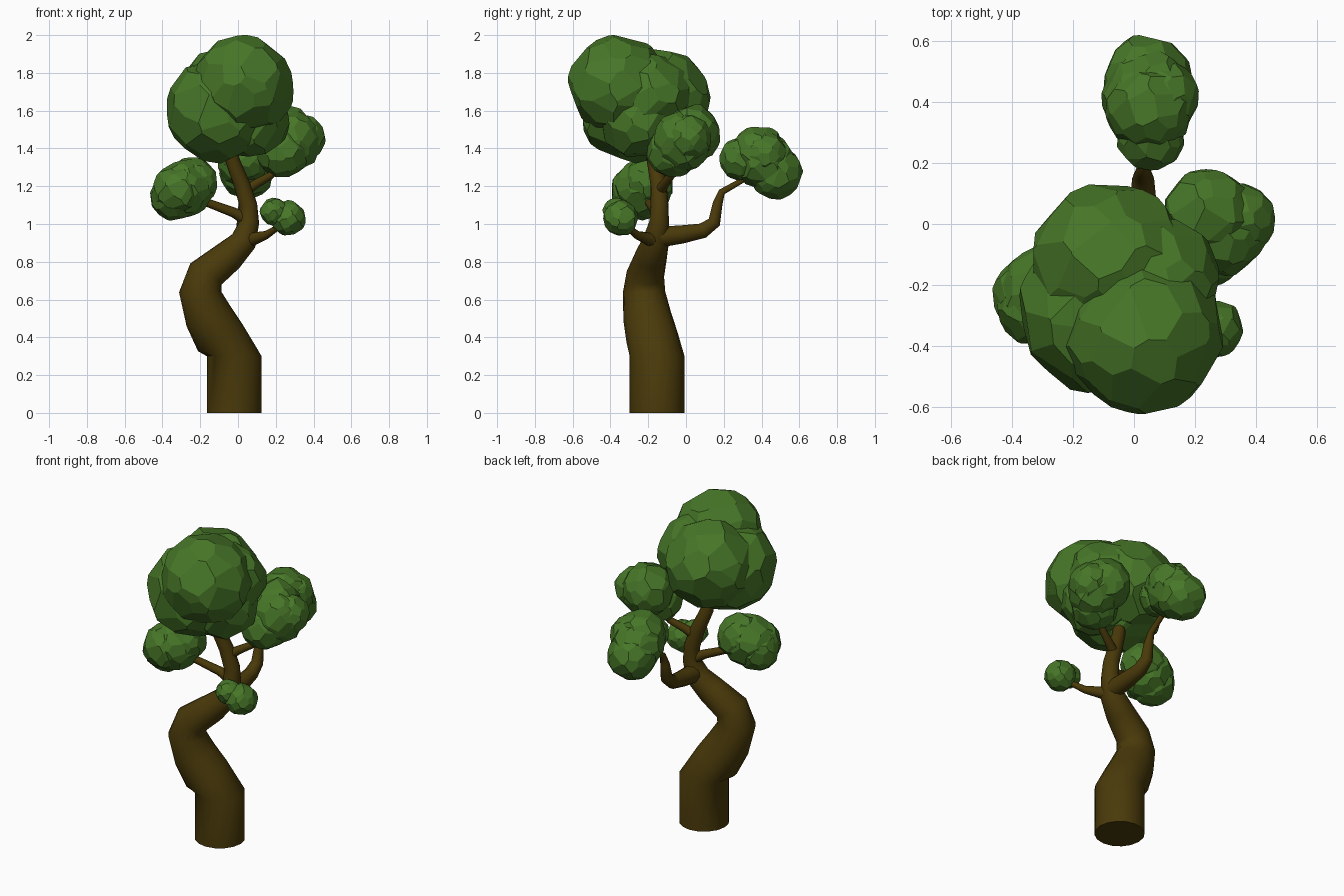
import bpy, bmesh, math, random
from mathutils import Vector

if "Cube" in bpy.data.objects:
    bpy.data.objects.remove(bpy.data.objects["Cube"])

random.seed(11)


def material(name, rgb):
    m = bpy.data.materials.new(name)
    m.diffuse_color = (*rgb, 1)
    m.use_nodes = True
    m.node_tree.nodes["Principled BSDF"].inputs["Base Color"].default_value = m.diffuse_color
    return m


BARK = material("brown bark", (0.068, 0.042, 0.003))
LEAF = material("leaf green", (0.063, 0.183, 0.021))


def finish(name, bm, mat):
    bmesh.ops.recalc_face_normals(bm, faces=bm.faces)
    mesh = bpy.data.meshes.new(name)
    bm.to_mesh(mesh)
    bm.free()
    mesh.materials.append(mat)
    ob = bpy.data.objects.new(name, mesh)
    bpy.context.collection.objects.link(ob)
    return ob


def tube(name, path, sides, flat=0):
    """Capped tube through (x, y, z, radius) points; the first `flat` rings stay level."""
    bm = bmesh.new()
    pts = [Vector(p[:3]) for p in path]
    rings = []
    for i, p in enumerate(pts):
        d = Vector((0, 0, 0))
        if i > 0:
            d += (p - pts[i - 1]).normalized()
        if i < len(pts) - 1:
            d += (pts[i + 1] - p).normalized()
        if i < flat:
            d = Vector((0, 0, 1))
        q = Vector((0, 0, 1)).rotation_difference(d.normalized())
        r = path[i][3]
        ring = []
        for k in range(sides):
            a = 2 * math.pi * k / sides
            ring.append(bm.verts.new(p + q @ Vector((r * math.cos(a), r * math.sin(a), 0))))
        rings.append(ring)
    for a, b in zip(rings, rings[1:]):
        for k in range(sides):
            n = (k + 1) % sides
            bm.faces.new((a[k], a[n], b[n], b[k]))
    bm.faces.new(rings[0][::-1])
    bm.faces.new(rings[-1])
    ob = finish(name, bm, BARK)
    bpy.ops.object.select_all(action='DESELECT')
    ob.select_set(True)
    bpy.context.view_layer.objects.active = ob
    bpy.ops.object.shade_smooth_by_angle(angle=math.radians(60))


def clump(name, x, y, z, r, cuts=54):
    """Faceted leaf ball: a sphere trimmed by planes spread evenly around it."""
    bm = bmesh.new()
    bmesh.ops.create_icosphere(bm, subdivisions=2, radius=1.3)
    spin = random.uniform(0, 6.28)
    for i in range(cuts):
        h = 1 - 2 * (i + 0.5) / cuts
        a = i * 2.39996 + spin
        s = math.sqrt(1 - h * h)
        n = Vector((s * math.cos(a), s * math.sin(a), h))
        n += Vector([random.uniform(-0.16, 0.16) for _ in range(3)])
        n.normalize()
        cut = bmesh.ops.bisect_plane(
            bm, geom=bm.verts[:] + bm.edges[:] + bm.faces[:],
            plane_co=n * random.uniform(0.94, 1.0), plane_no=n, clear_outer=True)
        rim = [e for e in cut['geom_cut'] if isinstance(e, bmesh.types.BMEdge)]
        if rim:
            bmesh.ops.edgeloop_fill(bm, edges=rim)
    for v in bm.verts:
        v.co = v.co * r + Vector((x, y, z))
    finish(name, bm, LEAF)


# Winding trunk
tube("trunk", [
    (-0.02, -0.153, 0, 0.145), (-0.02, -0.153, 0.30, 0.145),
    (-0.095, -0.18, 0.40, 0.138), (-0.155, -0.205, 0.51, 0.128),
    (-0.20, -0.222, 0.64, 0.112), (-0.17, -0.215, 0.735, 0.10),
    (-0.05, -0.185, 0.83, 0.085), (0.03, -0.16, 0.91, 0.07),
    (0.06, -0.142, 1.01, 0.052), (0.055, -0.14, 1.10, 0.047),
    (0.02, -0.145, 1.21, 0.043), (-0.03, -0.17, 1.34, 0.038),
    (-0.04, -0.19, 1.45, 0.03)], 16, flat=2)

# Branches
tube("left_branch", [
    (0.05, -0.14, 1.02, 0.035), (-0.02, -0.155, 1.06, 0.027),
    (-0.16, -0.195, 1.112, 0.022), (-0.24, -0.21, 1.17, 0.017)], 10)
tube("front_right_branch", [
    (0.02, -0.14, 0.90, 0.05), (0.085, -0.20, 0.922, 0.034),
    (0.15, -0.26, 0.942, 0.022), (0.24, -0.33, 1.0, 0.013)], 10)
tube("back_branch", [
    (0.04, -0.15, 0.93, 0.058), (0.035, -0.02, 0.945, 0.050),
    (0.03, 0.09, 0.965, 0.042), (0.03, 0.15, 1.01, 0.036),
    (0.03, 0.168, 1.11, 0.027), (0.03, 0.19, 1.17, 0.019),
    (0.04, 0.34, 1.255, 0.014)], 10)
tube("right_branch", [
    (0.03, -0.14, 1.17, 0.032), (0.09, -0.115, 1.21, 0.025),
    (0.17, -0.08, 1.255, 0.021), (0.24, -0.04, 1.34, 0.016)], 10)

# Leaf clumps: x, y, z, radius
CLUMPS = {
    "crown": [(0.03, -0.36, 1.735, 0.258), (-0.08, -0.13, 1.665, 0.255),
              (-0.105, -0.29, 1.60, 0.268), (0.065, -0.25, 1.56, 0.205),
              (0.055, -0.19, 1.68, 0.22)],
    "right_leaves": [(0.34, 0.015, 1.455, 0.122), (0.245, 0.03, 1.475, 0.15),
                     (0.235, -0.07, 1.38, 0.135), (0.28, -0.015, 1.44, 0.158)],
    "back_leaves": [(0.05, 0.38, 1.375, 0.142), (0.045, 0.475, 1.275, 0.142),
                    (0.055, 0.29, 1.345, 0.112), (0.10, 0.42, 1.37, 0.115),
                    (0.05, 0.415, 1.33, 0.152)],
    "left_leaves": [(-0.24, -0.20, 1.22, 0.132), (-0.335, -0.235, 1.15, 0.13),
                    (-0.32, -0.27, 1.18, 0.128), (-0.285, -0.225, 1.19, 0.15)],
    "front_leaves": [(0.265, -0.345, 1.03, 0.092), (0.19, -0.365, 1.065, 0.073)],
}
for part, balls in CLUMPS.items():
    for i, b in enumerate(balls):
        clump(f"{part}_{i + 1}", *b)
